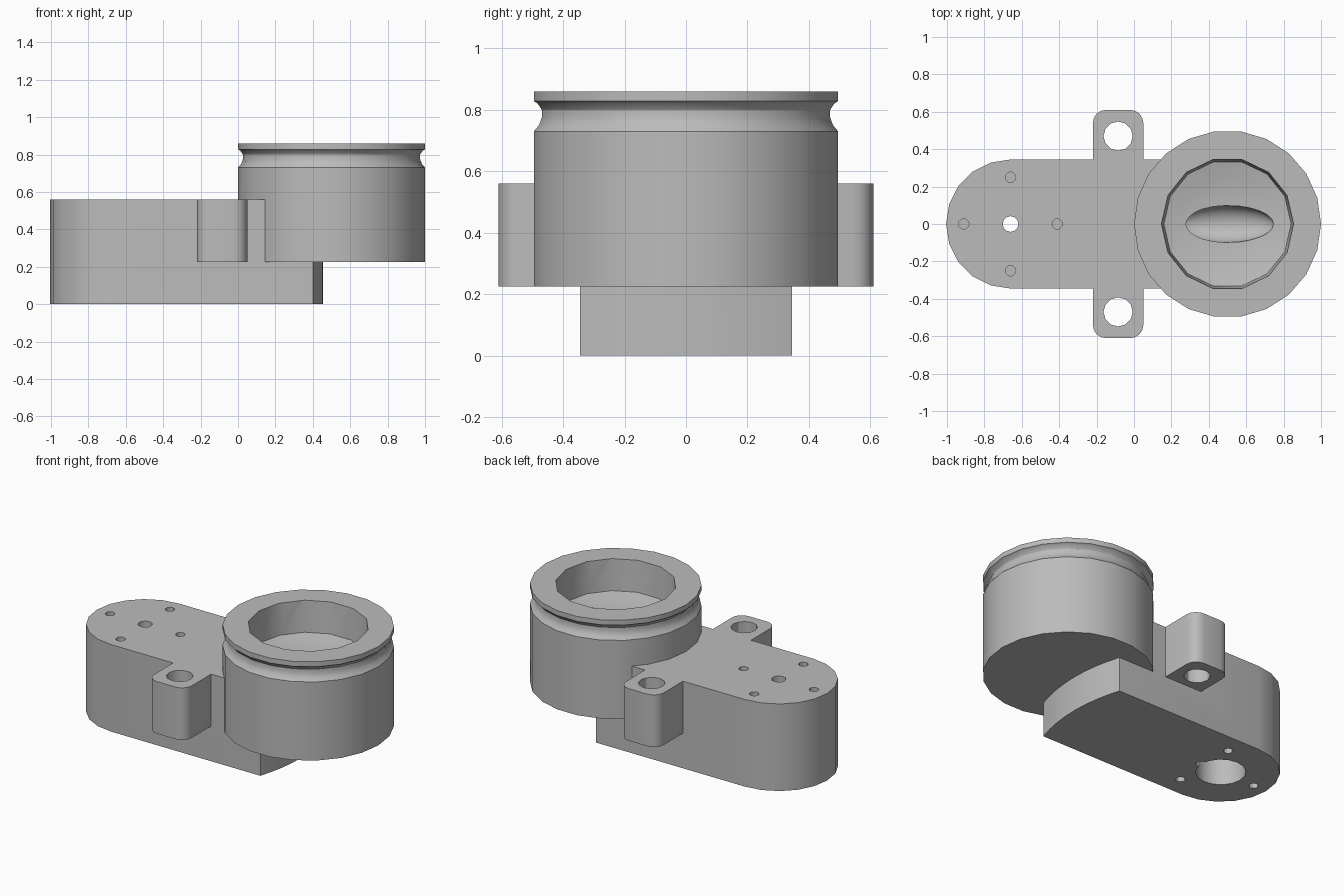
import bpy, bmesh, math
from mathutils import Matrix, Vector

if "Cube" in bpy.data.objects:
    bpy.data.objects.remove(bpy.data.objects["Cube"])

grey = bpy.data.materials.new("plain_grey")
grey.use_nodes = True
colour = (0.5, 0.5, 0.5, 1)
grey.diffuse_color = colour
grey.node_tree.nodes["Principled BSDF"].inputs["Base Color"].default_value = colour

PIVOT, CUP = -0.66, 0.5      # x of the arm's round end and of the cup
TOP, UNDER = 0.56, 0.225     # arm top, underside of cup and ears


def finish(name, bm):
    bmesh.ops.recalc_face_normals(bm, faces=bm.faces)
    mesh = bpy.data.meshes.new(name)
    bm.to_mesh(mesh)
    bm.free()
    mesh.materials.append(grey)
    ob = bpy.data.objects.new(name, mesh)
    bpy.context.collection.objects.link(ob)
    return ob


def arc(cx, cy, r, a0, a1, n):
    angles = [math.radians(a0 + (a1 - a0) * i / n) for i in range(n + 1)]
    return [(cx + r * math.cos(a), cy + r * math.sin(a)) for a in angles]


def prism(name, outline, z0, z1):
    bm = bmesh.new()
    face = bm.faces.new([bm.verts.new((x, y, z0)) for x, y in outline])
    top = bmesh.ops.extrude_face_region(bm, geom=[face])["geom"]
    bmesh.ops.translate(bm, vec=(0, 0, z1 - z0),
                        verts=[v for v in top if isinstance(v, bmesh.types.BMVert)])
    return finish(name, bm)


def lathe(name, profile, cx, sides):
    """Closed solid turned about the vertical line x = cx; ends lie on the axis."""
    bm = bmesh.new()
    verts = [bm.verts.new((cx + r, 0, z)) for r, z in profile]
    edges = [bm.edges.new(pair) for pair in zip(verts, verts[1:])]
    bmesh.ops.spin(bm, geom=verts + edges, cent=(cx, 0, 0), axis=(0, 0, 1),
                   angle=math.tau, steps=sides)
    bmesh.ops.remove_doubles(bm, verts=bm.verts, dist=0.0005)
    return finish(name, bm)


def combine(target, other, operation):
    mod = target.modifiers.new(operation, "BOOLEAN")
    mod.operation, mod.solver, mod.object = operation, "EXACT", other
    bpy.context.view_layer.objects.active = target
    bpy.ops.object.modifier_apply(modifier=mod.name)
    bpy.data.objects.remove(other)


def drill(x, y, r, z0, z1, sides=12):
    hole = prism("hole_cutter", arc(x, y, r, 0, 360, sides)[:-1], z0, z1)
    combine(body, hole, "DIFFERENCE")


# Arm: round end at the pivot, far end a wide arc about the same pivot
half = 0.345
swing = math.degrees(math.asin(half / 1.115))
body = prism("mount_body", arc(PIVOT, 0, half, 90, 270, 10)
             + arc(PIVOT, 0, 1.115, -swing, swing, 8), 0, TOP)

# Screw ears: one rounded bar across the arm
ear_r, ear_x, ear_y = 0.07, (-0.22, 0.05), 0.61
corners = [(ear_x[1] - ear_r, ear_y - ear_r, 0), (ear_x[0] + ear_r, ear_y - ear_r, 90),
           (ear_x[0] + ear_r, ear_r - ear_y, 180), (ear_x[1] - ear_r, ear_r - ear_y, 270)]
bar = [p for x, y, a in corners for p in arc(x, y, ear_r, a, a + 90, 4)]
combine(body, prism("ears", bar, UNDER, TOP), "UNION")

# Cup with a groove under its rim
cup = lathe("cup", [(0, UNDER), (0.5, UNDER), (0.5, 0.73), (0.483, 0.75), (0.474, 0.775),
                    (0.474, 0.8), (0.487, 0.82), (0.5, 0.828), (0.5, 0.86), (0, 0.86)], CUP, 22)
combine(body, cup, "UNION")

# Bore with a shallow dished floor
bore = lathe("bore_cutter", [(0, 0.62), (0.15, 0.626), (0.25, 0.638), (0.34, 0.66),
                             (0.356, 0.9), (0, 0.9)], CUP, 14)
combine(body, bore, "DIFFERENCE")

# Tilted oval pocket in the floor
bm = bmesh.new()
bmesh.ops.create_uvsphere(bm, u_segments=24, v_segments=14, radius=1)
bm.transform(Matrix.Translation((0.49, 0, 0.61)) @ Matrix.Rotation(math.radians(-8), 4, "Y")
             @ Matrix.Diagonal((0.26, 0.1, 0.09, 1)))
combine(body, finish("pocket_cutter", bm), "DIFFERENCE")

# Ear holes
for side in (-1, 1):
    drill(-0.085, side * 0.47, 0.078, 0.1, 0.7)

# Pivot: narrow through hole, wide socket below with a small notch
drill(PIVOT, 0, 0.042, -0.1, 0.7)
drill(PIVOT, 0, 0.147, -0.1, 0.4, 16)
drill(PIVOT + 0.15, 0, 0.03, -0.1, 0.3)

# Four blind holes on top, three below
for i in range(4):
    a = math.tau * i / 4
    drill(PIVOT + 0.25 * math.cos(a), 0.25 * math.sin(a), 0.028, 0.42, 0.7)
for i in range(3):
    a = math.radians(60 + 120 * i)
    drill(PIVOT + 0.25 * math.cos(a), 0.25 * math.sin(a), 0.028, -0.1, 0.2)

bpy.ops.object.select_all(action="DESELECT")
body.select_set(True)
bpy.context.view_layer.objects.active = body
bpy.ops.object.shade_smooth_by_angle(angle=math.radians(30))
